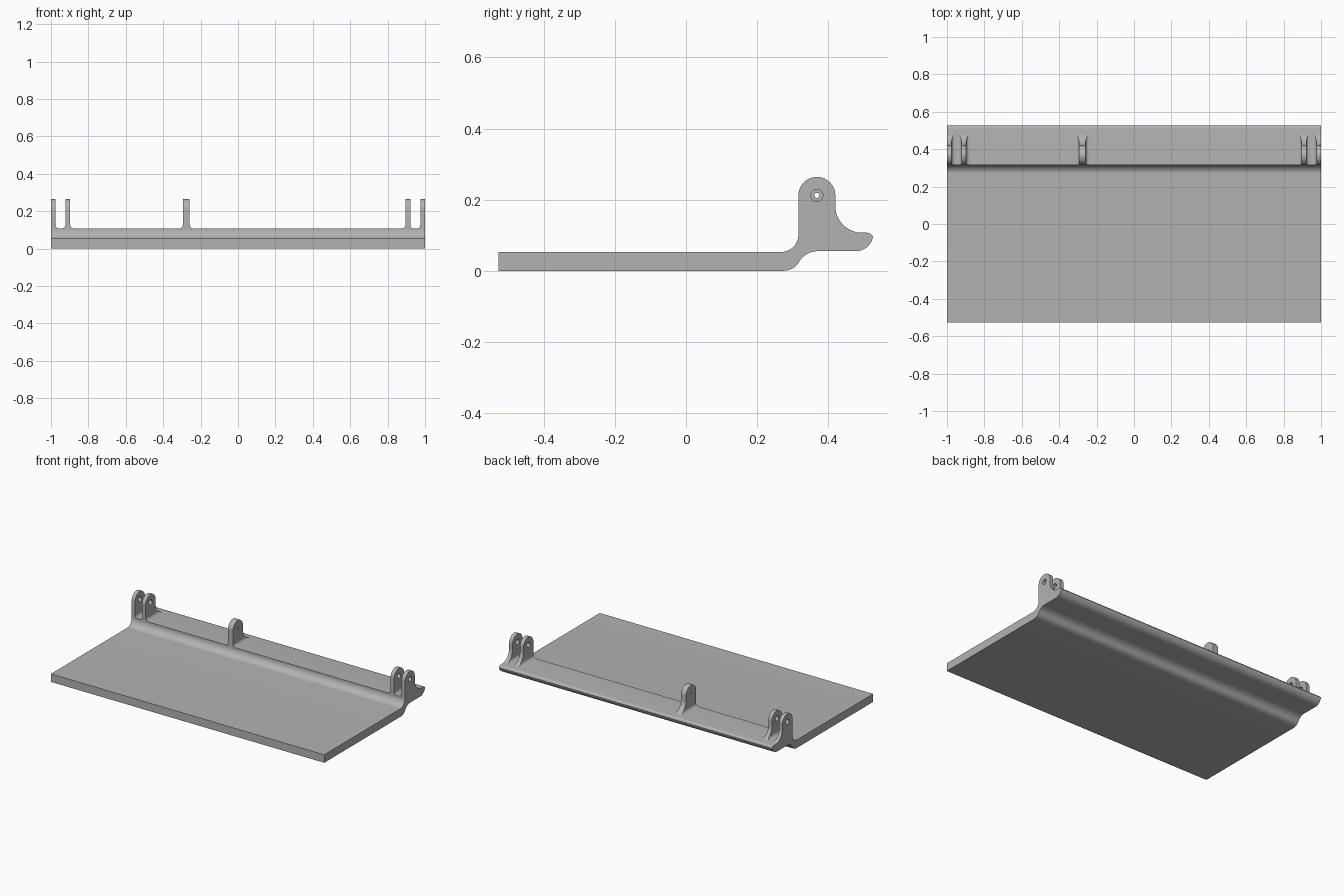
import bpy
import bmesh
from math import sin, cos, pi, radians, sqrt

cube = bpy.data.objects.get("Cube")
if cube:
    bpy.data.objects.remove(cube, do_unlink=True)

grey = bpy.data.materials.new("light grey")
grey.use_nodes = True
colour = (0.45, 0.45, 0.45, 1)
grey.diffuse_color = colour
grey.node_tree.nodes["Principled BSDF"].inputs["Base Color"].default_value = colour

SHELF = 0.107            # height of the raised hinge shelf
PIN_Y, PIN_Z = 0.368, 0.212
LUG_R = 0.052            # rounded top of each lug
BACK_R = 0.075           # sweep behind each lug
FLARE_R = 0.02           # fillet beside each lug


def arc(cy, cz, r, start, end, steps=12):
    angles = [radians(start + (end - start) * i / steps) for i in range(steps + 1)]
    return [(cy + r * cos(a), cz + r * sin(a)) for a in angles]


def finish(name, bm):
    bmesh.ops.remove_doubles(bm, verts=bm.verts, dist=1e-5)
    bmesh.ops.recalc_face_normals(bm, faces=bm.faces)
    mesh = bpy.data.meshes.new(name)
    bm.to_mesh(mesh)
    bm.free()
    mesh.materials.append(grey)
    obj = bpy.data.objects.new(name, mesh)
    bpy.context.collection.objects.link(obj)
    return obj


def smooth(obj):
    bpy.ops.object.select_all(action='DESELECT')
    obj.select_set(True)
    bpy.context.view_layer.objects.active = obj
    bpy.ops.object.shade_smooth_by_angle(angle=radians(30))


# Panel with stepped edge and rounded lip: one side profile swept across x
profile = [(-0.527, 0.0)]
profile += arc(0.275, 0.05, 0.05, -90, -30)
profile += arc(0.37, -0.005, 0.06, 150, 90)
profile += arc(0.477, 0.105, 0.05, -90, -12)
profile += arc(0.510, 0.091, 0.016, 10, 90, 6)
profile += [(0.316, SHELF)]
profile += arc(0.268, 0.101, 0.048, 0, -90)
profile += [(-0.527, 0.053)]
bm = bmesh.new()
face = bm.faces.new([bm.verts.new((-1, y, z)) for y, z in profile])
swept = bmesh.ops.extrude_face_region(bm, geom=[face], use_keep_orig=True)
new_verts = [g for g in swept["geom"] if isinstance(g, bmesh.types.BMVert)]
bmesh.ops.translate(bm, verts=new_verts, vec=(2, 0, 0))
smooth(finish("panel", bm))


def lug_section(z):
    """Front y, back y and sideways flare of a lug at one height."""
    if z > PIN_Z:
        half = sqrt(max(0, LUG_R ** 2 - (z - PIN_Z) ** 2))
    else:
        half = LUG_R
    front, back = PIN_Y - half, PIN_Y + half
    drop = min(BACK_R, max(0, SHELF + BACK_R - z))
    if drop > 0:
        back += BACK_R - sqrt(BACK_R ** 2 - drop ** 2)
    drop = min(FLARE_R, max(0, SHELF + FLARE_R - z))
    return front, back, FLARE_R - sqrt(FLARE_R ** 2 - drop ** 2)


# Heights shared by all lugs, spaced evenly around each curve
quarter = [i / 12 * pi / 2 for i in range(13)]
heights = {SHELF - 0.01}
for a in quarter:
    heights.add(round(SHELF + FLARE_R * (1 - cos(a)), 5))
    heights.add(round(SHELF + BACK_R * (1 - cos(a)), 5))
    heights.add(round(PIN_Z + LUG_R * sin(a), 5))


def lug(name, x0, x1, hole, flare_left=1, flare_right=1):
    bm = bmesh.new()
    rings = []
    for z in sorted(heights):
        front, back, flare = lug_section(z)
        a, b = x0 - flare * flare_right, x1 + flare * flare_left
        corners = ((a, front), (b, front), (b, back), (a, back))
        rings.append([bm.verts.new((x, y, z)) for x, y in corners])
    for low, high in zip(rings, rings[1:]):
        for i in range(4):
            j = (i + 1) % 4
            bm.faces.new((low[i], low[j], high[j], high[i]))
    bm.faces.new(rings[0])
    bm.faces.new(rings[-1])
    obj = finish(name, bm)

    # Pin hole
    bpy.ops.mesh.primitive_cylinder_add(vertices=32, radius=hole, depth=0.2,
                                        location=((x0 + x1) / 2, PIN_Y, PIN_Z),
                                        rotation=(0, pi / 2, 0))
    cutter = bpy.context.object
    cutter.hide_render = True
    cutter.data.materials.append(grey)
    mod = obj.modifiers.new("pin hole", 'BOOLEAN')
    mod.operation = 'DIFFERENCE'
    mod.solver = 'EXACT'
    mod.object = cutter
    bpy.context.view_layer.objects.active = obj
    bpy.ops.object.modifier_apply(modifier=mod.name)
    bpy.data.objects.remove(cutter, do_unlink=True)
    smooth(obj)


# Paired lugs at both ends and a single lug right of the middle
lug("right_outer_lug", -1.0, -0.975, 0.017, flare_right=0)
lug("right_inner_lug", -0.923, -0.897, 0.017)
lug("middle_lug", -0.295, -0.258, 0.007)
lug("left_inner_lug", 0.895, 0.921, 0.017)
lug("left_outer_lug", 0.975, 1.0, 0.017, flare_left=0)
